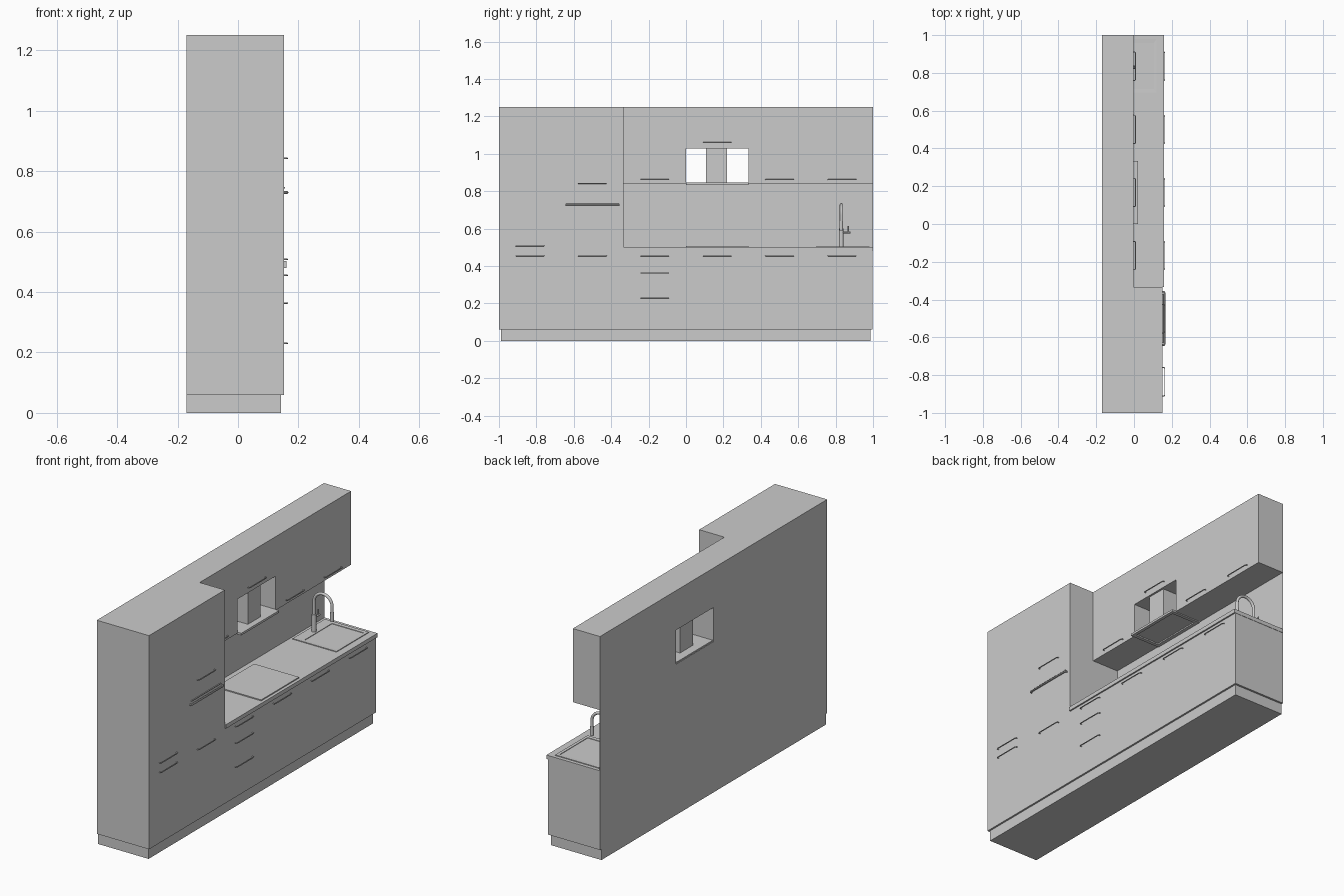
import bpy, bmesh, math

if "Cube" in bpy.data.objects:
    bpy.data.objects.remove(bpy.data.objects["Cube"])


def finish(name, bm):
    bmesh.ops.recalc_face_normals(bm, faces=bm.faces)
    me = bpy.data.meshes.new(name)
    bm.to_mesh(me)
    bm.free()
    ob = bpy.data.objects.new(name, me)
    bpy.context.collection.objects.link(ob)
    return ob


def loft(name, rects, closed=False):
    """Bridge a chain of rectangles (x0, x1, y0, y1, z); cap both ends or join them."""
    bm = bmesh.new()
    rings = [[bm.verts.new(p) for p in ((a, c, z), (b, c, z), (b, d, z), (a, d, z))]
             for a, b, c, d, z in rects]
    pairs = list(zip(rings, rings[1:]))
    if closed:
        pairs.append((rings[-1], rings[0]))
    else:
        bm.faces.new(rings[0])
        bm.faces.new(rings[-1])
    for r, s in pairs:
        for i in range(4):
            j = (i + 1) % 4
            bm.faces.new((r[i], r[j], s[j], s[i]))
    return finish(name, bm)


def box(name, x0, x1, y0, y1, z0, z1):
    return loft(name, [(x0, x1, y0, y1, z0), (x0, x1, y0, y1, z1)])


def side_profile(name, pts, x0, x1):
    """Extrude a (y, z) outline along x."""
    bm = bmesh.new()
    face = bm.faces.new([bm.verts.new((x0, y, z)) for y, z in pts])
    new = bmesh.ops.extrude_face_region(bm, geom=[face])['geom']
    bmesh.ops.translate(bm, vec=(x1 - x0, 0, 0),
                        verts=[v for v in new if isinstance(v, bmesh.types.BMVert)])
    return finish(name, bm)


def tube(name, pts, radius, res=2):
    """Round bar along a path, turned into a smooth mesh."""
    cu = bpy.data.curves.new(name, 'CURVE')
    cu.dimensions = '3D'
    cu.bevel_depth = radius
    cu.bevel_resolution = res
    cu.use_fill_caps = True
    sp = cu.splines.new('POLY')
    sp.points.add(len(pts) - 1)
    for p, co in zip(sp.points, pts):
        p.co = (*co, 1)
    ob = bpy.data.objects.new(name, cu)
    bpy.context.collection.objects.link(ob)
    bpy.ops.object.select_all(action='DESELECT')
    ob.select_set(True)
    bpy.context.view_layer.objects.active = ob
    bpy.ops.object.convert(target='MESH')
    bpy.ops.object.shade_smooth_by_angle(angle=math.radians(40))
    return ob


def handle(name, x, y, z, half=0.075, radius=0.0025, reach=0.011):
    """Bar handle with feet bent back to the door."""
    k = 0.006
    tube(name, [(x, y - half, z), (x + reach - 0.003, y - half, z),
                (x + reach, y - half + k, z), (x + reach, y + half - k, z),
                (x + reach - 0.003, y + half, z), (x, y + half, z)], radius)


BACK, FRONT, UPPER = -0.17, 0.152, -0.003
STEP, END = -0.333, 0.998
HOLE = (-0.095, 0.108, 0.712, 0.962)

# carcass: plinth, tall cupboard, base units with a sink well, worktop, back panel
box("plinth", BACK, 0.142, -0.99, 0.987, 0, 0.06)
box("tall_cabinet", BACK, FRONT, -1, STEP, 0.06, 1.25)
loft("base_cabinets", [(BACK, FRONT, STEP, END, 0.06), (BACK, FRONT, STEP, END, 0.482),
                       (*HOLE, 0.482), (*HOLE, 0.412)])
TOP = (BACK, 0.16, STEP, 1.0)
loft("worktop", [(*TOP, 0.48), (*TOP, 0.502), (*HOLE, 0.502), (*HOLE, 0.48)], closed=True)
box("back_panel", BACK, BACK + 0.003, STEP, 1.0, 0.50, 0.84)

# wall cabinets with an opening around the hood duct
side_profile("wall_cabinets", [(STEP, 0.84), (0, 0.84), (0, 1.03), (0.333, 1.03),
                               (0.333, 0.84), (1.0, 0.84), (1.0, 1.25), (STEP, 1.25)],
             BACK, UPPER)

# extractor hood: plate with recessed underside, and duct
HOOD = (-0.165, 0.02, 0.0, 0.333)
FILTER = (-0.145, 0.002, 0.02, 0.313)
loft("hood_plate", [(*HOOD, 0.846), (*HOOD, 0.834), (*FILTER, 0.834), (*FILTER, 0.841)])
box("hood_duct", -0.117, -0.014, 0.107, 0.22, 0.845, 1.03)

# hob
box("hob", -0.134, 0.143, 0.0, 0.333, 0.502, 0.508)

# sink: thin rim falling into a basin
RIM = (-0.15, 0.12, 0.695, 0.98)
loft("sink", [(*RIM, 0.502), (*RIM, 0.506), (-0.092, 0.105, 0.715, 0.959, 0.505),
              (-0.086, 0.099, 0.721, 0.953, 0.42)])

# tap: base, gooseneck, nozzle, side lever
TX, TY, R = -0.113, 0.83, 0.056
arc = [(TX + R - R * math.cos(a), TY, 0.672 + R * math.sin(a))
       for a in (math.pi * i / 14 for i in range(15))]
tip = TX + 2 * R
tube("tap_base", [(TX, TY, 0.505), (TX, TY, 0.60)], 0.012, 4)
tube("tap_neck", [(TX, TY, 0.60)] + arc + [(tip, TY, 0.63)], 0.008, 4)
tube("tap_nozzle", [(tip, TY, 0.64), (tip, TY, 0.59)], 0.01, 4)
tube("tap_lever_arm", [(TX, TY, 0.58), (TX, 0.88, 0.58)], 0.005, 3)
tube("tap_lever", [(TX, 0.868, 0.578), (TX, 0.868, 0.613)], 0.0035, 3)

# door and drawer handles
for i in range(6):
    handle(f"base_handle_{i}", FRONT, -0.835 + i * 0.334, 0.455)
for i, (y, z) in enumerate([(-0.835, 0.508), (-0.501, 0.842), (-0.167, 0.363), (-0.167, 0.23)]):
    handle(f"front_handle_{i}", FRONT, y, z)
for i, (y, z) in enumerate([(-0.167, 0.862), (0.167, 1.06), (0.501, 0.862), (0.835, 0.862)]):
    handle(f"wall_handle_{i}", UPPER, y, z)

# oven bar and trim strip
handle("oven_bar", FRONT, -0.5, 0.729, half=0.141, radius=0.005, reach=0.01)
box("oven_trim", FRONT - 0.002, FRONT + 0.004, -0.63, -0.37, 0.742, 0.747)
